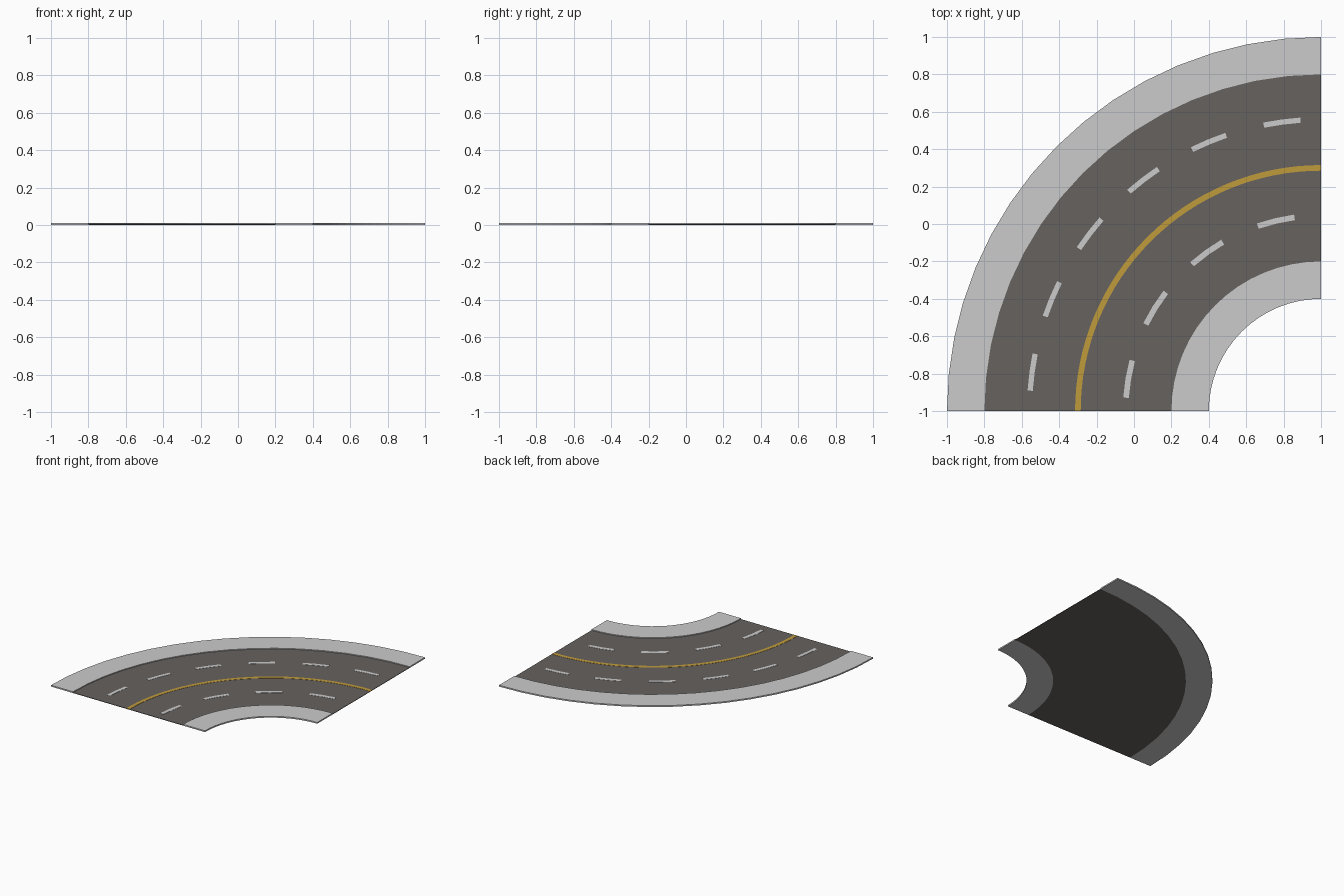
import bpy, bmesh, math

if "Cube" in bpy.data.objects:
    bpy.data.objects.remove(bpy.data.objects["Cube"])

CX, CY = 1.0, -1.0          # centre of the bend
SEGS = 16                   # facets in the quarter turn
ROAD_Z, WALK_Z = 0.004, 0.011


def material(name, rgb):
    m = bpy.data.materials.new(name)
    m.diffuse_color = (*rgb, 1.0)
    m.use_nodes = True
    m.node_tree.nodes["Principled BSDF"].inputs["Base Color"].default_value = m.diffuse_color
    return m


asphalt = material("asphalt", (0.135, 0.122, 0.112))
concrete = material("pale concrete", (0.60, 0.60, 0.60))
yellow = material("line yellow", (0.53, 0.33, 0.045))
white = material("line white", (0.60, 0.60, 0.60))


def arc_slab(name, mat, r0, r1, z0, z1, spans=((0, 90),), segs=SEGS):
    """Closed slabs between two radii, one per (start, end) angle span in degrees."""
    bm = bmesh.new()
    for a0, a1 in spans:
        rings = []
        for i in range(segs + 1):
            a = math.radians(a0 + (a1 - a0) * i / segs)
            c, s = -math.cos(a), math.sin(a)
            rings.append([bm.verts.new((CX + r * c, CY + r * s, z))
                          for r, z in ((r0, z0), (r1, z0), (r1, z1), (r0, z1))])
        for p, q in zip(rings, rings[1:]):
            for j in range(4):
                k = (j + 1) % 4
                bm.faces.new((p[j], p[k], q[k], q[j]))
        bm.faces.new(rings[0])
        bm.faces.new(rings[-1])
    bmesh.ops.recalc_face_normals(bm, faces=bm.faces[:])
    mesh = bpy.data.meshes.new(name)
    bm.to_mesh(mesh)
    bm.free()
    mesh.materials.append(mat)
    obj = bpy.data.objects.new(name, mesh)
    bpy.context.collection.objects.link(obj)
    return obj


# Carriageway with a raised pavement on either side
arc_slab("road_surface", asphalt, 0.8, 1.8, 0, ROAD_Z)
arc_slab("inner_pavement", concrete, 0.6, 0.8, 0, WALK_Z)
arc_slab("outer_pavement", concrete, 1.8, 2.0, 0, WALK_Z)

# Painted markings as thin plates
top = ROAD_Z + 0.0015
arc_slab("centre_line", yellow, 1.285, 1.315, ROAD_Z - 0.001, top, segs=32)
arc_slab("outer_lane_dashes", white, 1.545, 1.573, ROAD_Z - 0.001, top,
         [(4 + 14.93 * k, 11.3 + 14.93 * k) for k in range(6)], segs=2)
arc_slab("inner_lane_dashes", white, 1.03, 1.06, ROAD_Z - 0.001, top,
         [(3.9 + 22.4 * k, 15 + 22.4 * k) for k in range(4)], segs=2)
